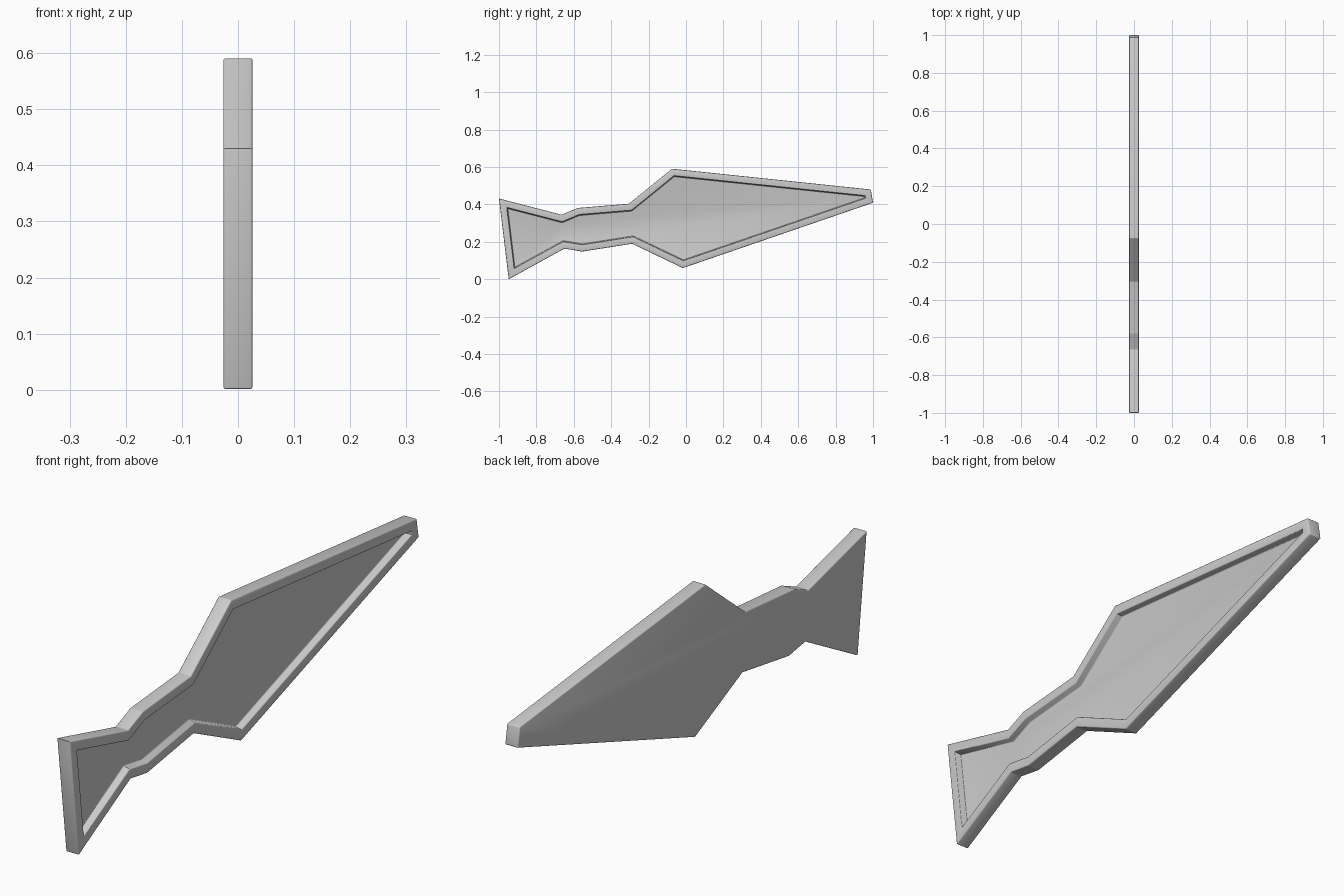
import bpy
import bmesh

cube = bpy.data.objects.get("Cube")
if cube:
    bpy.data.objects.remove(cube, do_unlink=True)

HALF = 0.026        # half of the plate thickness
RIM = 0.036         # width of the raised rim
DEPTH = 0.025       # depth of the recess
TAPER = 0.004       # slope of the recess walls

# Side outline as (y, z), clockwise from the upper tail corner
OUTLINE = [(-1.0, 0.432), (-0.665, 0.345), (-0.58, 0.381), (-0.305, 0.404),
           (-0.075, 0.591), (0.988, 0.48), (1.0, 0.409), (-0.017, 0.06),
           (-0.288, 0.19), (-0.555, 0.148), (-0.65, 0.164), (-0.948, 0.0)]


def make_material(name, color):
    mat = bpy.data.materials.new(name)
    mat.use_nodes = True
    mat.diffuse_color = color
    mat.node_tree.nodes["Principled BSDF"].inputs["Base Color"].default_value = color
    return mat


def round_edges(bm, edges, width):
    bmesh.ops.bevel(bm, geom=edges, offset=width, segments=3, profile=0.5,
                    affect='EDGES', clamp_overlap=True)


bm = bmesh.new()

# Solid plate
back = bm.faces.new([bm.verts.new((-HALF, y, z)) for y, z in OUTLINE])
ext = bmesh.ops.extrude_face_region(bm, geom=[back], use_keep_orig=True)
bmesh.ops.translate(bm, vec=(2 * HALF, 0, 0),
                    verts=[g for g in ext["geom"] if isinstance(g, bmesh.types.BMVert)])
bmesh.ops.recalc_face_normals(bm, faces=bm.faces[:])
outer_edges = bm.edges[:]

# Recess on the left side, inside a raised rim
panel = max(bm.faces, key=lambda f: f.calc_center_median().x)
bmesh.ops.inset_region(bm, faces=[panel], thickness=RIM, use_even_offset=True)
rim_edges = list(panel.edges)
bmesh.ops.inset_region(bm, faces=[panel], thickness=TAPER, use_even_offset=True)
for v in panel.verts:
    v.co.x -= DEPTH
floor_edges = list(panel.edges)

# Softened edges
round_edges(bm, outer_edges, 0.004)
round_edges(bm, [e for e in rim_edges + floor_edges if e.is_valid], 0.003)

mesh = bpy.data.meshes.new("recessed_blade_plate")
bm.to_mesh(mesh)
bm.free()
mesh.materials.append(make_material("light grey", (0.6, 0.6, 0.6, 1)))

plate = bpy.data.objects.new("recessed_blade_plate", mesh)
bpy.context.collection.objects.link(plate)
bpy.context.view_layer.objects.active = plate
plate.select_set(True)
bpy.ops.object.shade_smooth_by_angle(angle=0.6)
